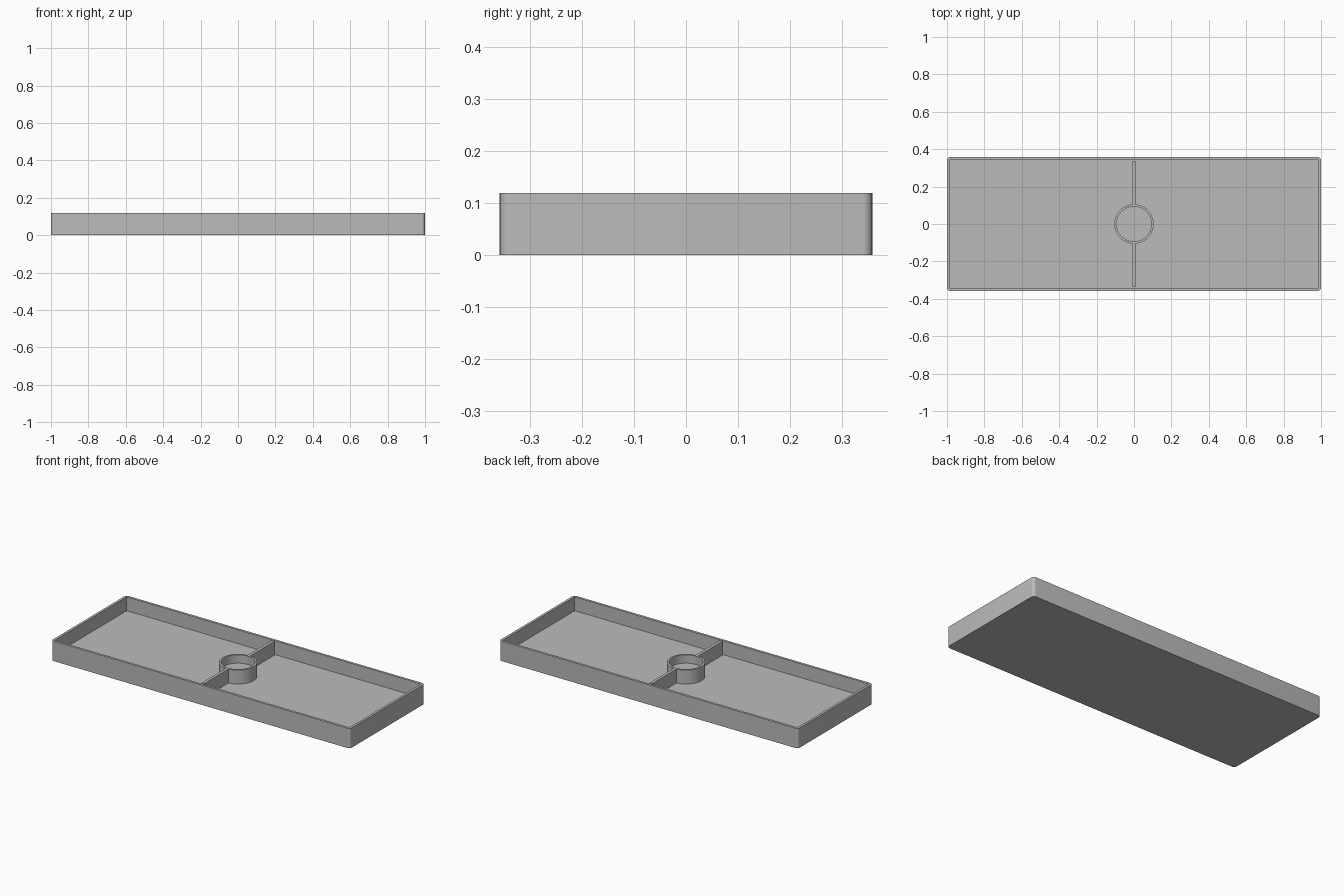
import bpy, bmesh
from mathutils import Matrix, Vector

if "Cube" in bpy.data.objects:
    bpy.data.objects.remove(bpy.data.objects["Cube"], do_unlink=True)

HALF_Y, HEIGHT = 0.358, 0.12
WALL, FLOOR = 0.021, 0.036
RING_OUT, RING_IN, PAD_TOP = 0.105, 0.093, 0.07

grey = bpy.data.materials.new("plain grey")
grey.use_nodes = True
colour = (0.5, 0.5, 0.5, 1)
grey.diffuse_color = colour
grey.node_tree.nodes["Principled BSDF"].inputs["Base Color"].default_value = colour


def finish(name, bm):
    bmesh.ops.recalc_face_normals(bm, faces=bm.faces)
    mesh = bpy.data.meshes.new(name)
    bm.to_mesh(mesh)
    bm.free()
    mesh.materials.append(grey)
    obj = bpy.data.objects.new(name, mesh)
    bpy.context.collection.objects.link(obj)
    bpy.ops.object.select_all(action='DESELECT')
    obj.select_set(True)
    bpy.context.view_layer.objects.active = obj
    bpy.ops.object.shade_smooth_by_angle()
    return obj


def box(low, high):
    bm = bmesh.new()
    low, high = Vector(low), Vector(high)
    bmesh.ops.create_cube(bm, size=1, matrix=Matrix.Translation((low + high) / 2)
                          @ Matrix.Diagonal((*(high - low), 1)))
    return bm


def lathe(name, profile):
    # Spin a radius/height profile around the vertical axis
    bm = bmesh.new()
    verts = [bm.verts.new((r, 0, z)) for r, z in profile]
    edges = [bm.edges.new((a, b)) for a, b in zip(verts, verts[1:] + verts[:1])]
    bmesh.ops.spin(bm, geom=verts + edges, cent=(0, 0, 0), axis=(0, 0, 1),
                   angle=6.283185307, steps=64)
    bmesh.ops.remove_doubles(bm, verts=bm.verts, dist=1e-5)
    return finish(name, bm)


# Tray: block with a sunken pocket and rounded outer corners
bm = box((-1, -HALF_Y, 0), (1, HALF_Y, HEIGHT))
top = max(bm.faces, key=lambda f: f.calc_center_median().z)
uprights = [e for e in bm.edges if abs(e.verts[0].co.z - e.verts[1].co.z) > 0.05]
bmesh.ops.inset_region(bm, faces=[top], thickness=WALL)
pocket = bmesh.ops.extrude_face_region(bm, geom=[top])["geom"]
bmesh.ops.delete(bm, geom=[top], context='FACES_ONLY')
for v in pocket:
    if isinstance(v, bmesh.types.BMVert):
        v.co.z = FLOOR
bmesh.ops.bevel(bm, geom=uprights, offset=0.018, segments=6, profile=0.5, affect='EDGES')
finish("tray", bm)

# Round holder in the middle with a raised floor inside
lathe("cup_ring", [(RING_IN, PAD_TOP), (RING_IN, HEIGHT), (RING_OUT, HEIGHT),
                   (RING_OUT, FLOOR), (0, FLOOR), (0, PAD_TOP)])

# Divider walls joining the ring to the tray rim
for name, side in (("front_divider", -1), ("back_divider", 1)):
    ends = sorted((side * (RING_OUT - 0.001), side * (HALF_Y - WALL)))
    finish(name, box((-0.009, ends[0], FLOOR), (0.009, ends[1], HEIGHT)))
